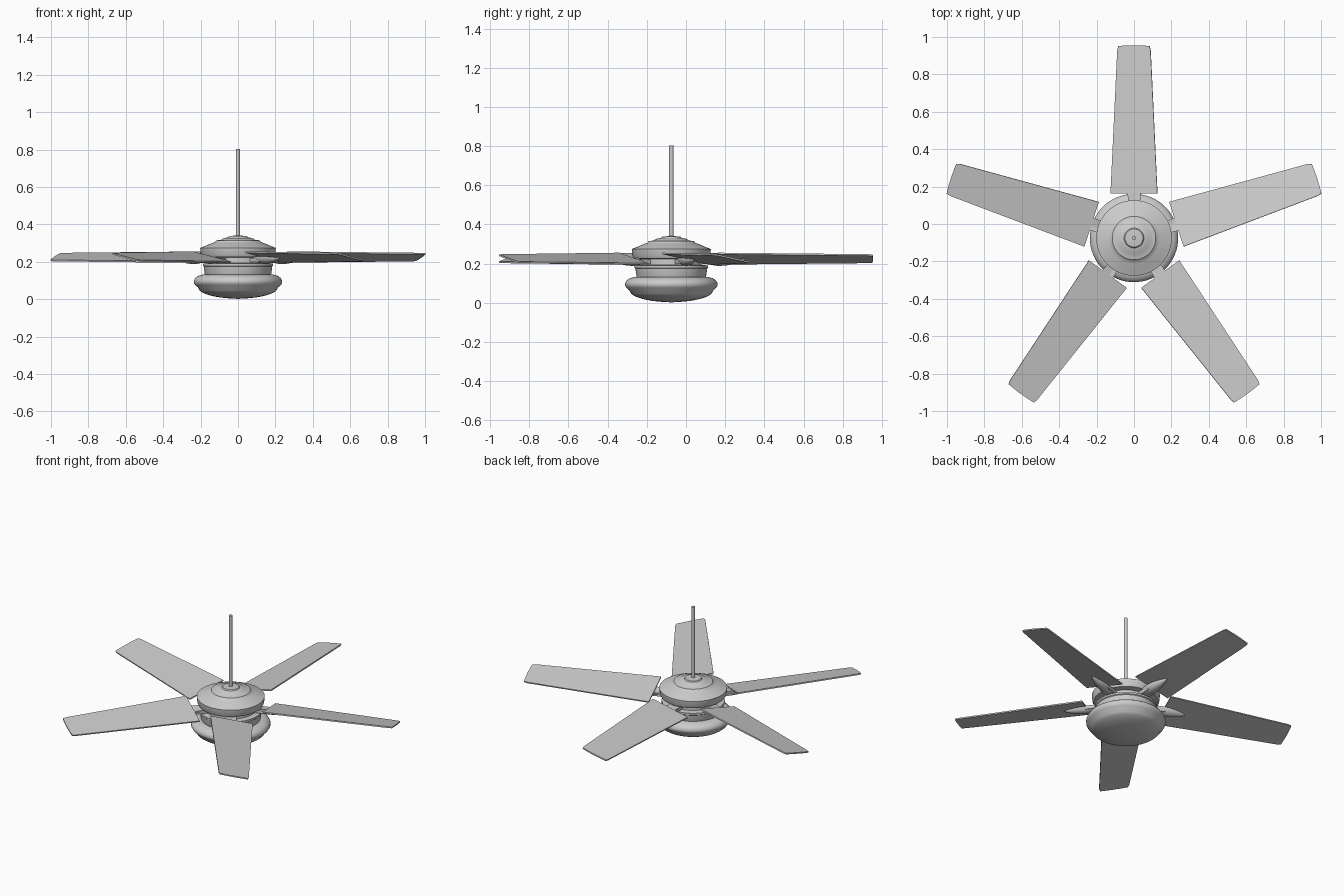
import bpy, bmesh
from math import sin, cos, pi, radians, sqrt
from mathutils import Matrix

if "Cube" in bpy.data.objects:
    bpy.data.objects.remove(bpy.data.objects["Cube"])

CY = -0.075                      # fan axis
ANGLES = [18 + 72 * i for i in range(5)]


def finish(name, bm, angle=35):
    bmesh.ops.remove_doubles(bm, verts=bm.verts, dist=1e-5)
    bmesh.ops.recalc_face_normals(bm, faces=bm.faces)
    me = bpy.data.meshes.new(name)
    bm.to_mesh(me)
    bm.free()
    ob = bpy.data.objects.new(name, me)
    bpy.context.collection.objects.link(ob)
    bpy.ops.object.select_all(action='DESELECT')
    ob.select_set(True)
    bpy.context.view_layer.objects.active = ob
    bpy.ops.object.shade_smooth_by_angle(angle=radians(angle))
    return ob


def loft(bm, rings):
    loops = [[bm.verts.new(p) for p in r] for r in rings]
    n = len(loops[0])
    for a, b in zip(loops, loops[1:]):
        for i in range(n):
            j = (i + 1) % n
            bm.faces.new((a[i], a[j], b[j], b[i]))
    bm.faces.new(loops[0])
    bm.faces.new(loops[-1])


def lathe(name, profile, n=64):
    bm = bmesh.new()
    loft(bm, [[(r * cos(2 * pi * i / n), CY + r * sin(2 * pi * i / n), z)
               for i in range(n)] for r, z in profile])
    return finish(name, bm)


def place(bm, ang, pitch, z):
    bm.transform(Matrix.Translation((0, CY, z)) @ Matrix.Rotation(radians(ang), 4, 'Z')
                 @ Matrix.Rotation(radians(pitch), 4, 'X'))


# Rod and motor housing
lathe("down_rod", [(0.011, 0.32), (0.011, 0.803)], 24)
lathe("upper_housing", [(0.15, 0.222), (0.192, 0.226), (0.199, 0.24), (0.202, 0.274),
                        (0.19, 0.279), (0.165, 0.289), (0.14, 0.3), (0.122, 0.306),
                        (0.116, 0.314), (0.09, 0.318), (0.078, 0.326), (0.053, 0.331),
                        (0.048, 0.337), (0.02, 0.34)])
lathe("motor_core", [(0.155, 0.17), (0.155, 0.24)])
lathe("lower_housing", [(0.15, 0.194), (0.188, 0.19), (0.188, 0.178), (0.183, 0.174),
                        (0.178, 0.135), (0.172, 0.12)])

# Glass light bowl
bowl = [(0.16, 0.132), (0.19, 0.131), (0.212, 0.125), (0.228, 0.114), (0.236, 0.1),
        (0.236, 0.088), (0.229, 0.076), (0.215, 0.064)]
bowl += [(0.215 * cos(t * pi / 20), 0.064 - 0.061 * sin(t * pi / 20)) for t in range(2, 10)]
bowl.append((0.004, 0.002))
lathe("light_bowl", bowl)

for k, ang in enumerate(ANGLES, 1):
    # Tapered blade with curved tip, pitched
    outline = [(0.238, -0.128), (1.005, -0.091)]
    outline += [(sqrt(1.03 ** 2 - (0.085 * i / 6) ** 2), 0.085 * i / 6) for i in range(-6, 7)]
    outline += [(1.005, 0.091), (0.238, 0.128)]
    bm = bmesh.new()
    loft(bm, [[(x, y, z) for x, y in outline] for z in (-0.004, 0.004)])
    place(bm, ang, -12, 0.225)
    finish(f"blade_{k}", bm, 30)

    # Pointed blade holder under the blade
    bm = bmesh.new()
    rings = []
    for x, w, d in [(0.19, 0.032, 0.026), (0.235, 0.036, 0.034), (0.27, 0.035, 0.033),
                    (0.305, 0.029, 0.028), (0.34, 0.019, 0.02), (0.367, 0.009, 0.01),
                    (0.383, 0.001, 0.001)]:
        rings.append([(x, w * cos(pi * i / 10), -0.003 - d * sin(pi * i / 10))
                      for i in range(11)])
    loft(bm, rings)
    place(bm, ang, -12, 0.225)
    finish(f"blade_holder_{k}", bm)

    # Flat arm joining the holder to the motor
    bm = bmesh.new()
    loft(bm, [[(x, s * 0.03, z) for s, z in ((-1, 0.198), (1, 0.198), (1, 0.22), (-1, 0.22))]
              for x in (0.14, 0.242)])
    place(bm, ang, 0, 0)
    finish(f"blade_arm_{k}", bm)
